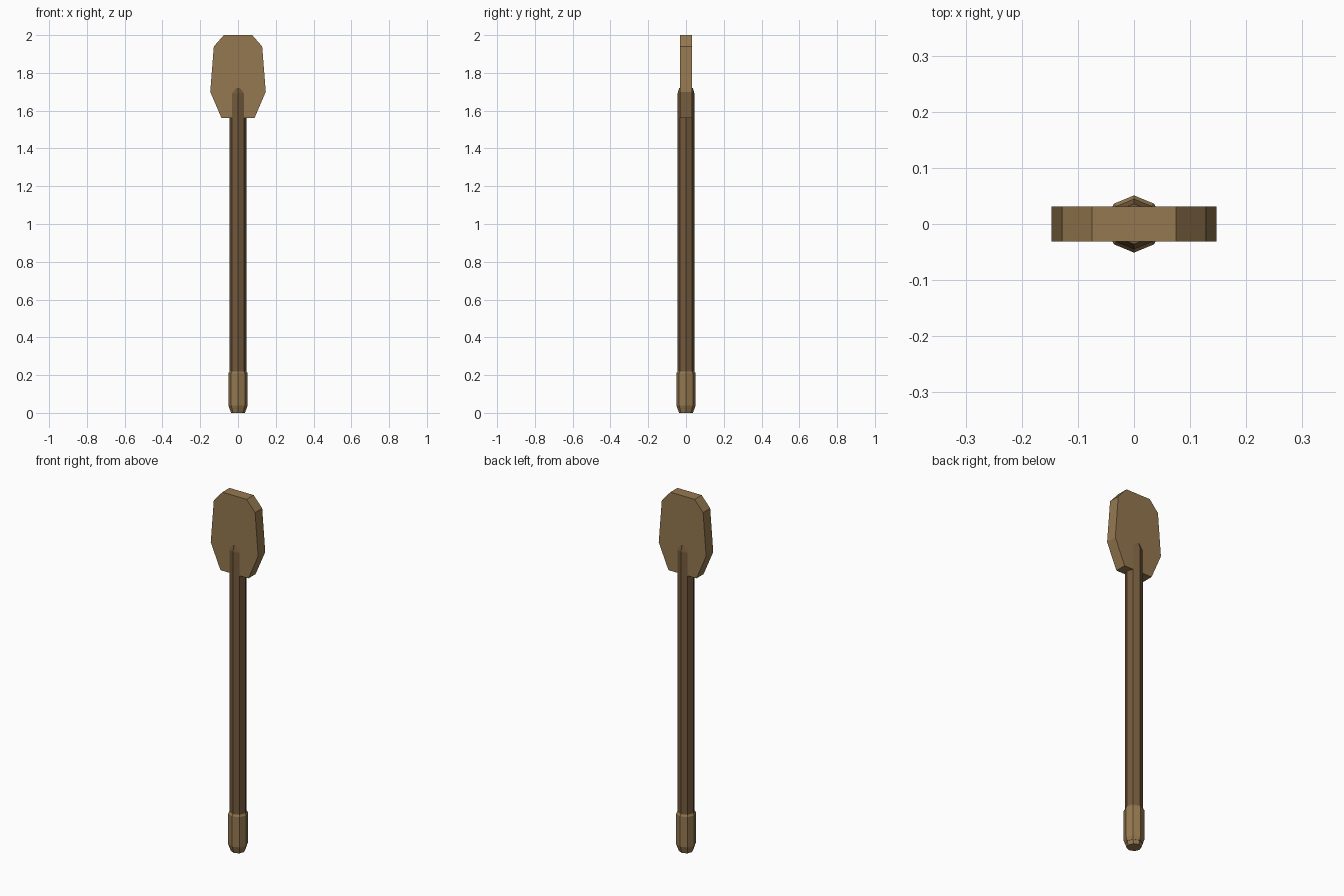
import bpy, bmesh, math

if "Cube" in bpy.data.objects:
    bpy.data.objects.remove(bpy.data.objects["Cube"])


def material(name, color):
    m = bpy.data.materials.new(name)
    m.diffuse_color = (*color, 1)
    m.use_nodes = True
    m.node_tree.nodes["Principled BSDF"].inputs["Base Color"].default_value = m.diffuse_color
    return m


def add_object(name, bm, mat):
    bmesh.ops.recalc_face_normals(bm, faces=bm.faces)
    mesh = bpy.data.meshes.new(name)
    bm.to_mesh(mesh)
    bm.free()
    mesh.materials.append(mat)
    obj = bpy.data.objects.new(name, mesh)
    bpy.context.collection.objects.link(obj)
    return obj


def octagon_rod(name, profile, mat, sides=8):
    """Stack rings of (radius, z) and cap both ends."""
    bm = bmesh.new()
    rings = [[bm.verts.new((r * math.cos(math.tau * i / sides),
                            r * math.sin(math.tau * i / sides), z))
              for i in range(sides)] for r, z in profile]
    for a, b in zip(rings, rings[1:]):
        for i in range(sides):
            j = (i + 1) % sides
            bm.faces.new((a[i], a[j], b[j], b[i]))
    bm.faces.new(rings[0])
    bm.faces.new(rings[-1])
    return add_object(name, bm, mat)


dark_wood = material("dark_wood", (0.17, 0.10, 0.045))
light_wood = material("light_wood", (0.30, 0.19, 0.08))

# Long shaft with a chamfered tip lapping over the blade
octagon_rod("shaft", [(0.045, 0.02), (0.045, 1.69), (0.036, 1.72)], dark_wood)

# Thicker grip at the bottom end
octagon_rod("grip", [(0.037, 0), (0.051, 0.04), (0.051, 0.21), (0.045, 0.22)], light_wood)

# Flat blade: mirrored half outline, extruded through its thickness
half = [(0.087, 1.56), (0.147, 1.70), (0.128, 1.94), (0.075, 2.0)]
outline = half + [(-x, z) for x, z in reversed(half)]
bm = bmesh.new()
face = bm.faces.new([bm.verts.new((x, -0.0315, z)) for x, z in outline])
ext = bmesh.ops.extrude_face_region(bm, geom=[face])
bmesh.ops.translate(bm, vec=(0, 0.063, 0),
                    verts=[v for v in ext["geom"] if isinstance(v, bmesh.types.BMVert)])
add_object("blade", bm, light_wood)
